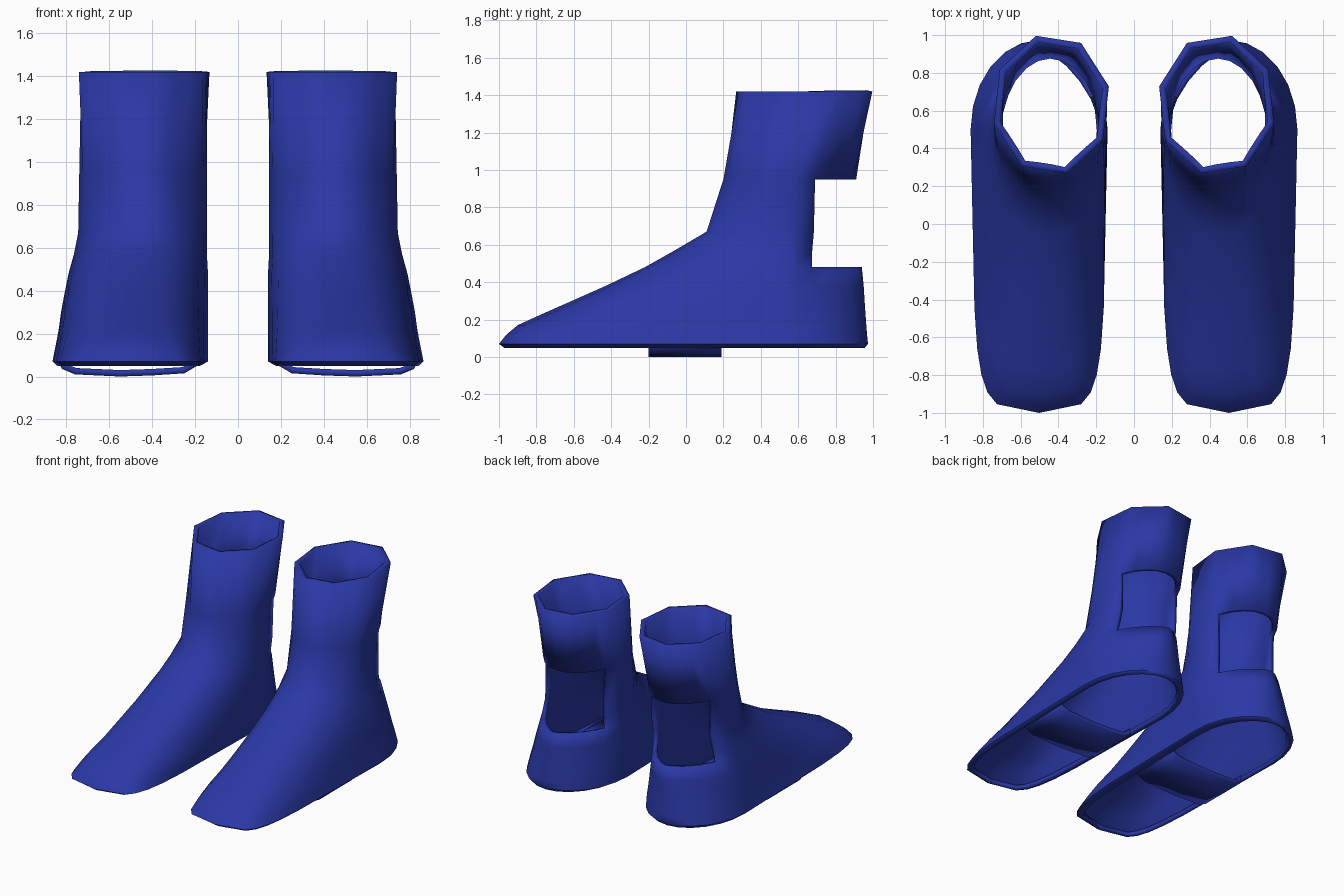
import bpy, bmesh, math

if "Cube" in bpy.data.objects:
    bpy.data.objects.remove(bpy.data.objects["Cube"])

mat = bpy.data.materials.new("blue_fabric")
mat.diffuse_color = (0.023, 0.04, 0.38, 1)
mat.use_nodes = True
mat.node_tree.nodes["Principled BSDF"].inputs["Base Color"].default_value = mat.diffuse_color
STEPS = 24


def spow(v, p):
    return math.copysign(abs(v) ** p, v)


def finish(name, bm, thickness, offset):
    me = bpy.data.meshes.new(name)
    bm.to_mesh(me)
    bm.free()
    me.materials.append(mat)
    ob = bpy.data.objects.new(name, me)
    bpy.context.collection.objects.link(ob)
    sol = ob.modifiers.new("thickness", 'SOLIDIFY')
    sol.thickness = thickness
    sol.offset = offset
    mir = ob.modifiers.new("pair", 'MIRROR')
    mir.use_mirror_merge = False
    bpy.ops.object.select_all(action='DESELECT')
    ob.select_set(True)
    bpy.context.view_layer.objects.active = ob
    bpy.ops.object.shade_smooth_by_angle(angle=math.radians(45))


def ring(bm, z, x0, x1, front, mid, back, n, nb, facet=0):
    """Horizontal outline: round heel, squarer toe, optionally eight-sided."""
    verts = []
    cx, rx = (x0 + x1) / 2, (x1 - x0) / 2
    for i in range(STEPS):
        a = 2 * math.pi * i / STEPS
        c, s = math.cos(a), math.sin(a)
        k = 1
        if facet:
            d = (a - math.radians(30)) % (math.pi / 4) - math.pi / 8
            k = 1.025 * math.cos(math.pi / 8) / math.cos(d)
        if i <= STEPS // 2:
            x = cx + rx * spow(c, 2 / nb) * k
            y = mid + (back - mid) * spow(s, 2 / nb) * k
        else:
            u, t = spow(c, 2 / n), abs(s) ** (2 / n)
            x = cx + rx * u * k
            y = mid - (mid - front) * t * k
            if not facet:   # round off and narrow the toe
                x -= 0.025 * u * t
                y += 0.07 * u * u * t
        verts.append(bm.verts.new((x, y, z)))
    return verts


# Boot shell: z, inner x, outer x, toe y, widest y, heel y, toe and heel squareness
rows = [
    (0.048, 0.18, 0.84, -0.97, 0.50, 0.955, 6.5, 2),
    (0.07, 0.14, 0.865, -1.00, 0.50, 0.973, 6.5, 2),
    (0.12, 0.14, 0.855, -0.96, 0.50, 0.968, 5.2, 1.95),
    (0.17, 0.14, 0.845, -0.90, 0.50, 0.964, 4.2, 1.9),
    (0.225, 0.14, 0.835, -0.78, 0.50, 0.96, 3.5, 1.8),
    (0.30, 0.14, 0.825, -0.61, 0.50, 0.955, 3.1, 1.7),
    (0.38, 0.14, 0.81, -0.43, 0.50, 0.95, 2.8, 1.6),
    (0.48, 0.14, 0.79, -0.22, 0.50, 0.94, 2.5, 1.5),
    (0.57, 0.145, 0.765, -0.06, 0.49, 0.93, 2.35, 1.6),
    (0.67, 0.145, 0.745, 0.11, 0.48, 0.92, 2.2, 1.8),
    (0.95, 0.145, 0.74, 0.20, 0.47, 0.91, 2, 2),
    (1.42, 0.13, 0.745, 0.265, 0.63, 1.0, 2, 2, 1),
]
bm = bmesh.new()
rings = [ring(bm, *r) for r in rows]
for r, (lo, hi) in enumerate(zip(rings, rings[1:])):
    for i in range(STEPS):
        # Open window above the heel
        if 0.47 < rows[r][0] < 0.9 and 2 <= i < STEPS // 2 - 2:
            continue
        j = (i + 1) % STEPS
        bm.faces.new((lo[i], lo[j], hi[j], hi[i]))
loose = [v for v in bm.verts if not v.link_faces]
bmesh.ops.delete(bm, geom=loose, context='VERTS')
finish("boot_shell", bm, 0.035, -1)

# Sole strap under the arch
profile = [(0.175, 0.08), (0.19, 0.05), (0.25, 0.015), (0.40, 0.005),
           (0.55, 0.0), (0.76, 0.01), (0.82, 0.035), (0.845, 0.08)]
bm = bmesh.new()
front = [bm.verts.new((x, -0.20, z)) for x, z in profile]
rear = [bm.verts.new((x, 0.19, z)) for x, z in profile]
for i in range(len(profile) - 1):
    bm.faces.new((front[i], rear[i], rear[i + 1], front[i + 1]))
finish("sole_strap", bm, 0.03, -1)
